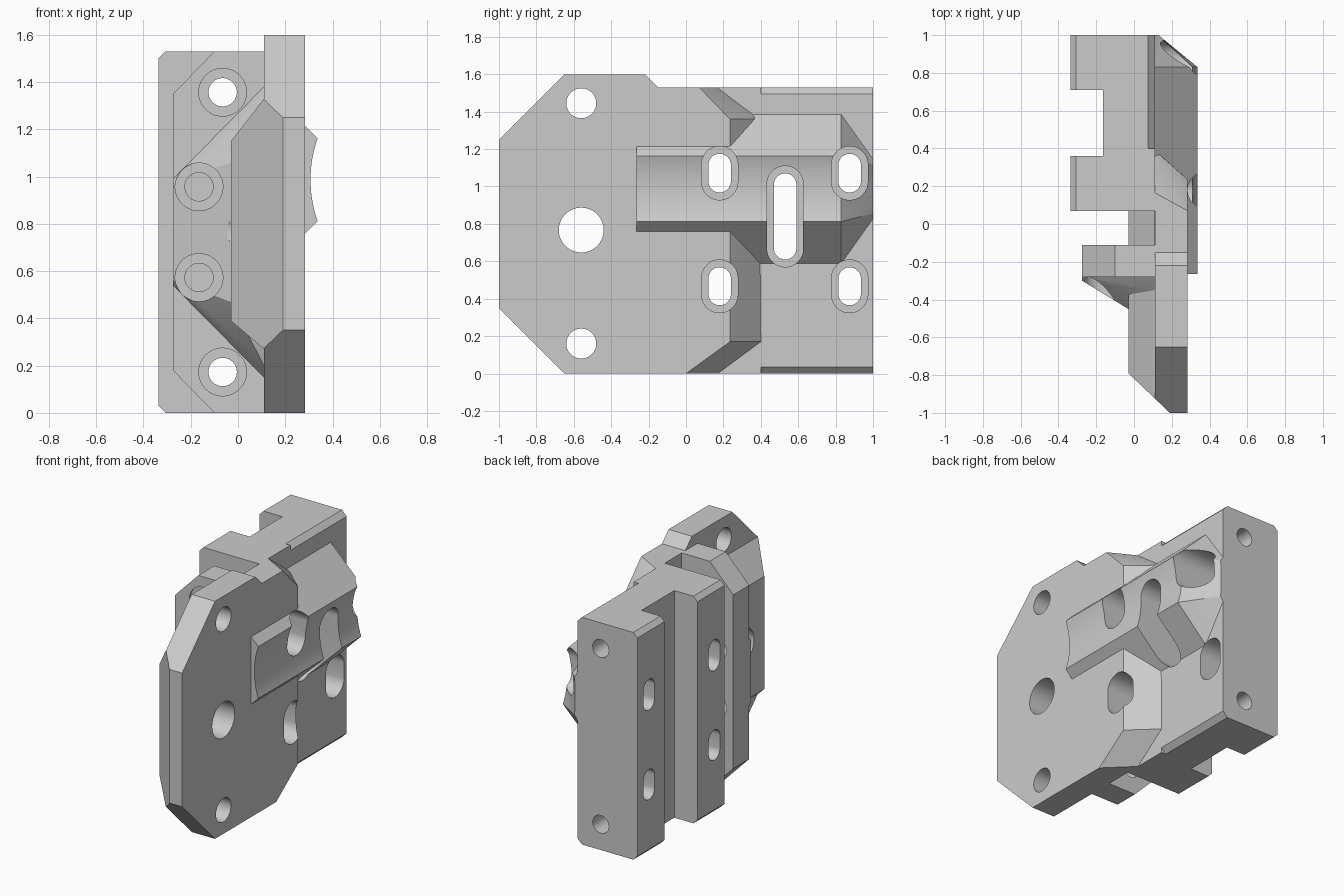
import bpy, bmesh, math
from mathutils import Vector

if "Cube" in bpy.data.objects:
    bpy.data.objects.remove(bpy.data.objects["Cube"])

grey = bpy.data.materials.new("plain grey")
grey.use_nodes = True
grey.diffuse_color = (0.6, 0.6, 0.6, 1)
grey.node_tree.nodes["Principled BSDF"].inputs["Base Color"].default_value = (0.6, 0.6, 0.6, 1)
MID = 0.765          # mirror height of the bracket
TOP = 2 * MID
FACE = 0.284         # outer face of the plate
BACK = -0.337        # outer face of the rails


def make(name, bm):
    """Turn the mesh outward and add it to the scene."""
    bmesh.ops.connect_verts_nonplanar(bm, angle_limit=0.001, faces=bm.faces[:])
    bmesh.ops.recalc_face_normals(bm, faces=bm.faces[:])
    if bm.calc_volume(signed=True) < 0:
        bmesh.ops.reverse_faces(bm, faces=bm.faces[:])
    mesh = bpy.data.meshes.new(name)
    bm.to_mesh(mesh)
    bm.free()
    mesh.materials.append(grey)
    obj = bpy.data.objects.new(name, mesh)
    bpy.context.collection.objects.link(obj)
    return obj


def loft(name, rings, plane=None):
    """Skin matching rings of points and cap both ends; optionally slice off one side."""
    bm = bmesh.new()
    rows = [[bm.verts.new(p) for p in ring] for ring in rings]
    n = len(rows[0])
    for a, b in zip(rows, rows[1:]):
        for i in range(n):
            bm.faces.new((a[i], a[(i + 1) % n], b[(i + 1) % n], b[i]))
    bm.faces.new(rows[0])
    bm.faces.new(rows[-1])
    if plane:
        co, no = plane
        bmesh.ops.bisect_plane(bm, geom=bm.verts[:] + bm.edges[:] + bm.faces[:],
                               plane_co=co, plane_no=no, clear_outer=True)
        bmesh.ops.holes_fill(bm, edges=[e for e in bm.edges if e.is_boundary])
    return make(name, bm)


def along_y(name, outline, y0, y1, plane=None):
    return loft(name, [[(x, y, z) for x, z in outline] for y in (y0, y1)], plane)


def mirrored(upper):
    """Complete an upper half outline with its reflection about mid height."""
    return upper + [(x, TOP - z) for x, z in reversed(upper)]


# Bevel that trims the rear of the leading edge
bevel = (Vector((0.19, -1, 0)), Vector((-0.21, -0.22, 0)))

# Eight-sided plate whose trailing end slopes down to the recessed floor
edge = [(-1, 0.35), (-1, 1.25), (-0.65, 1.6), (-0.22, 1.6), (-0.15, 1.53)]
outer = edge + [(0.07, 1.53), (0.235, 1.36), (0.235, 0.17), (0, 0), (-0.65, 0)]
inner = edge + [(0.165, 1.53), (0.39, 1.36), (0.40, 0.17), (0.17, 0), (-0.65, 0)]
parts = [loft("face_plate", [[(FACE, y, z) for y, z in outer],
                             [(0.11, y, z) for y, z in inner]], bevel)]

# Thick rib behind the plate
rib = [(0.11, 1.33), (-0.03, 1.15), (-0.03, 0.39), (0.11, 0.27)]
parts.append(along_y("rear_rib", rib, -0.98, 0.10, bevel))

# Thin flange with clipped corners
flange = mirrored([(0.11, TOP), (-0.10, TOP), (-0.275, 1.35)])
parts.append(along_y("bolt_flange", flange, -0.28, -0.11))

# Gusset that ties the flange to the rib
bm = bmesh.new()
for x, y, z in [(-0.275, -0.28, 0.99), (0.11, -0.28, 1.38), (-0.275, -0.30, 0.97),
                (-0.03, -0.45, 1.06), (-0.03, -0.35, 1.15), (0.11, -0.45, 1.06),
                (0.11, -0.35, 1.33)]:
    bm.verts.new((x, y, z))
    bm.verts.new((x, y, TOP - z))
bmesh.ops.convex_hull(bm, input=bm.verts[:])
parts.append(make("gusset", bm))

# Channelled block: front rail, web and rear rail
rail_front = mirrored([(0.11, TOP), (-0.307, TOP), (BACK, 1.50)])
rail_rear = mirrored([(0.11, 1.495), (0.075, TOP), (-0.307, TOP), (BACK, 1.50)])
web_front = mirrored([(0.11, TOP), (-0.165, TOP)])
web_rear = mirrored([(0.11, 1.495), (0.075, TOP), (-0.165, TOP)])
parts += [along_y("front_rail", rail_front, 0.07, 0.36),
          along_y("front_web", web_front, 0.36, 0.40),
          along_y("rear_web", web_rear, 0.40, 0.71),
          along_y("rear_rail", rail_rear, 0.71, 1.0)]

# Raised saddle with a hollow crown and a tapered end
half, dip = 0.175, 0.03
radius = (half ** 2 + dip ** 2) / (2 * dip)
sweep = math.asin(half / radius)


def saddle_ring(y, crown, half_base, half_crown, hollow):
    ring = [(0.109, y, 0.987 + half_base)]
    for i in range(17):
        a = sweep * (1 - i / 8)
        depth = hollow * radius * (math.cos(a) - math.cos(sweep))
        ring.append((crown - depth, y, 0.987 + half_crown / half * radius * math.sin(a)))
    return ring + [(0.109, y, 0.987 - half_base)]


body_end = saddle_ring(0.83, 0.337, 0.40, half, 1)
parts += [loft("saddle", [saddle_ring(-0.265, 0.337, 0.40, half, 1), body_end]),
          loft("saddle_taper", [body_end, saddle_ring(1.0, 0.13, 0.16, 0.13, 0.1)])]


def slot(axis, a, z0, z1, r, start, end):
    """Round or elongated cutter; a is the position across the axis."""
    ring = []
    for i in range(48):
        t = 2 * math.pi * (i + 0.5) / 48
        z = (z1 - r if i < 24 else z0 + r) + r * math.sin(t)
        ring.append((a + r * math.cos(t), z))
    if axis == "x":
        rings = [[(s, u, z) for u, z in ring] for s in (start, end)]
    else:
        rings = [[(u, s, z) for u, z in ring] for s in (start, end)]
    obj = loft("hole_cutter", rings)
    obj.hide_render = True
    return obj


def hole(axis, a, z, r, start, end):
    return slot(axis, a, z - r, z + r, r, start, end)


cutters = []
# Plate holes
for z, r in ((1.445, 0.08), (0.16, 0.08), (0.767, 0.12)):
    cutters.append(hole("x", -0.56, z, r, -0.5, 0.5))
# Stepped slots through the block
for y, z0, z1 in ((0.18, 0.968, 1.175), (0.875, 0.968, 1.175), (0.18, 0.365, 0.568),
                  (0.875, 0.365, 0.568), (0.53, 0.61, 1.07)):
    cutters.append(slot("x", y, z0, z1, 0.06, -0.5, 0.5))
    cutters.append(slot("x", y, z0 - 0.04, z1 + 0.04, 0.097, -0.05, 0.5))
# Long bolt holes and short flange holes with round seats
for x, z, end in ((-0.065, 1.357, 1.2), (-0.165, 0.957, 0.0)):
    for h in (z, TOP - z):
        cutters.append(hole("y", x, h, 0.06, -0.6, end))
        cutters.append(hole("y", x, h, 0.101, -0.6, -0.27))


def bounds(obj):
    cs = [v.co for v in obj.data.vertices]
    return [(min(c[i] for c in cs), max(c[i] for c in cs)) for i in range(3)]


def cut(part, cutter):
    """Subtract a cutter, trying the second solver if the first gives nothing."""
    for solver in ('EXACT', 'MANIFOLD'):
        before = part.data.copy()
        mod = part.modifiers.new("hole", 'BOOLEAN')
        mod.object = cutter
        mod.operation = 'DIFFERENCE'
        mod.solver = solver
        bpy.ops.object.modifier_apply(modifier=mod.name)
        if len(part.data.polygons) > 0:
            return
        part.data = before


# Cut every part by the holes that reach it, then shade
for part in parts:
    bpy.ops.object.select_all(action='DESELECT')
    part.select_set(True)
    bpy.context.view_layer.objects.active = part
    box = bounds(part)
    for cutter in cutters:
        if all(a[0] < b[1] and b[0] < a[1] for a, b in zip(box, bounds(cutter))):
            cut(part, cutter)
    bpy.ops.object.shade_smooth_by_angle(angle=math.radians(25))
for cutter in cutters:
    bpy.data.objects.remove(cutter)
